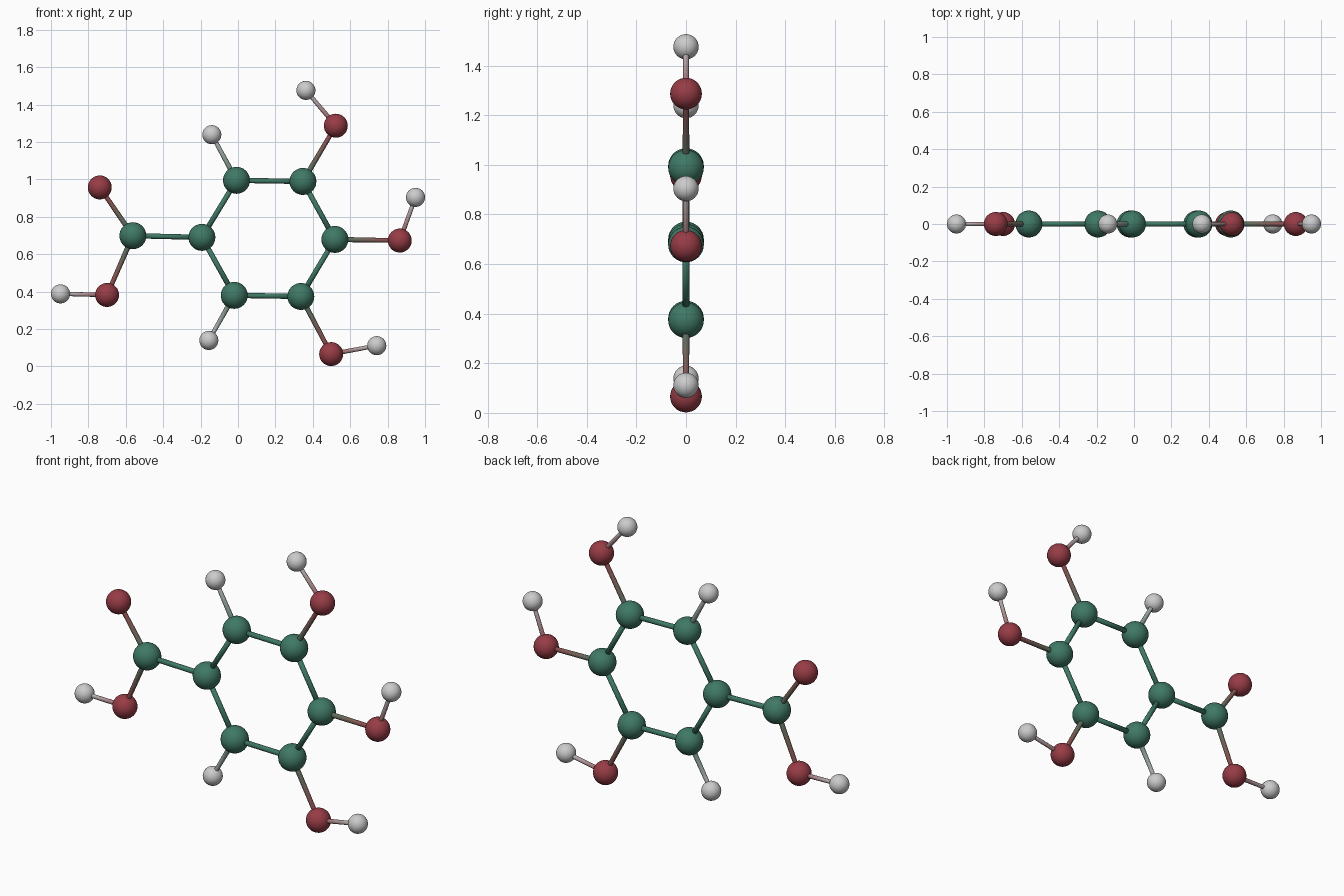
import bpy, bmesh
from math import cos, sin, tau
from mathutils import Vector

if "Cube" in bpy.data.objects:
    bpy.data.objects.remove(bpy.data.objects["Cube"])

COLOR = {"carbon": (0.05, 0.19, 0.13), "oxygen": (0.31, 0.045, 0.06), "hydrogen": (0.52, 0.52, 0.52)}
RADIUS = {"carbon": 0.072, "oxygen": 0.064, "hydrogen": 0.051}
BOND = {"carbon": 0.014, "oxygen": 0.012, "hydrogen": 0.011}


def material(name, rgb):
    mat = bpy.data.materials.get(name) or bpy.data.materials.new(name)
    mat.diffuse_color = (*rgb, 1)
    mat.use_nodes = True
    mat.node_tree.nodes["Principled BSDF"].inputs["Base Color"].default_value = mat.diffuse_color
    return mat


# Atoms: kind and (x, z) position in the y = 0 plane
ATOMS = {
    "ring_left": ("carbon", -0.193, 0.690),
    "ring_top_left": ("carbon", -0.008, 0.995),
    "ring_top_right": ("carbon", 0.347, 0.989),
    "ring_right": ("carbon", 0.518, 0.679),
    "ring_bottom_right": ("carbon", 0.336, 0.374),
    "ring_bottom_left": ("carbon", -0.020, 0.380),
    "acid": ("carbon", -0.562, 0.699),
    "acid_top": ("oxygen", -0.739, 0.957),
    "acid_bottom": ("oxygen", -0.700, 0.382),
    "acid_end": ("hydrogen", -0.949, 0.388),
    "upper_side": ("hydrogen", -0.140, 1.239),
    "lower_side": ("hydrogen", -0.156, 0.139),
    "upper": ("oxygen", 0.523, 1.287),
    "upper_end": ("hydrogen", 0.363, 1.476),
    "right": ("oxygen", 0.865, 0.673),
    "right_end": ("hydrogen", 0.949, 0.904),
    "lower": ("oxygen", 0.498, 0.066),
    "lower_end": ("hydrogen", 0.742, 0.111),
}
RING = ["ring_left", "ring_top_left", "ring_top_right", "ring_right", "ring_bottom_right", "ring_bottom_left"]
BONDS = list(zip(RING, RING[1:] + RING[:1])) + [
    ("ring_left", "acid"), ("acid", "acid_top"), ("acid", "acid_bottom"),
    ("acid_bottom", "acid_end"),
    ("ring_top_left", "upper_side"), ("ring_bottom_left", "lower_side"),
    ("ring_top_right", "upper"), ("upper", "upper_end"),
    ("ring_right", "right"), ("right", "right_end"),
    ("ring_bottom_right", "lower"), ("lower", "lower_end"),
]


def finish(bm, name, mats):
    for f in bm.faces:
        f.smooth = True
    bmesh.ops.recalc_face_normals(bm, faces=bm.faces)
    mesh = bpy.data.meshes.new(name)
    bm.to_mesh(mesh)
    bm.free()
    for m in mats:
        mesh.materials.append(m)
    obj = bpy.data.objects.new(name, mesh)
    bpy.context.collection.objects.link(obj)
    return obj


def atom(name, kind, x, z):
    bm = bmesh.new()
    bmesh.ops.create_uvsphere(bm, u_segments=32, v_segments=16, radius=RADIUS[kind])
    obj = finish(bm, f"{name}_{kind}_atom", [material(kind, COLOR[kind])])
    obj.location = (x, 0, z)


def bond(a, b, sides=12):
    # Tapered rod whose colour bands blend from one atom to the next
    (ka, ax, az), (kb, bx, bz) = ATOMS[a], ATOMS[b]
    start, end = Vector((ax, 0, az)), Vector((bx, 0, bz))
    u = Vector((0, 1, 0))
    v = (end - start).normalized().cross(u)
    bands = 1 if ka == kb else 10
    bm = bmesh.new()
    loops, mats = [], []
    for i in range(bands + 1):
        t = i / bands
        r = BOND[ka] + (BOND[kb] - BOND[ka]) * t
        centre = start.lerp(end, t)
        loops.append([bm.verts.new(centre + r * (u * cos(k * tau / sides) + v * sin(k * tau / sides)))
                      for k in range(sides)])
    for i in range(bands):
        t = (i + 0.5) / bands
        rgb = Vector(COLOR[ka]).lerp(Vector(COLOR[kb]), t)
        mats.append(material(ka if ka == kb else f"{ka}_{kb}_blend_{i}", rgb))
        for k in range(sides):
            n = (k + 1) % sides
            f = bm.faces.new((loops[i][k], loops[i][n], loops[i + 1][n], loops[i + 1][k]))
            f.material_index = i
    bm.faces.new(loops[0])
    bm.faces.new(loops[-1]).material_index = bands - 1
    finish(bm, f"{a}_to_{b}_bond", mats)


for name, (kind, x, z) in ATOMS.items():
    atom(name, kind, x, z)
for a, b in BONDS:
    bond(a, b)
